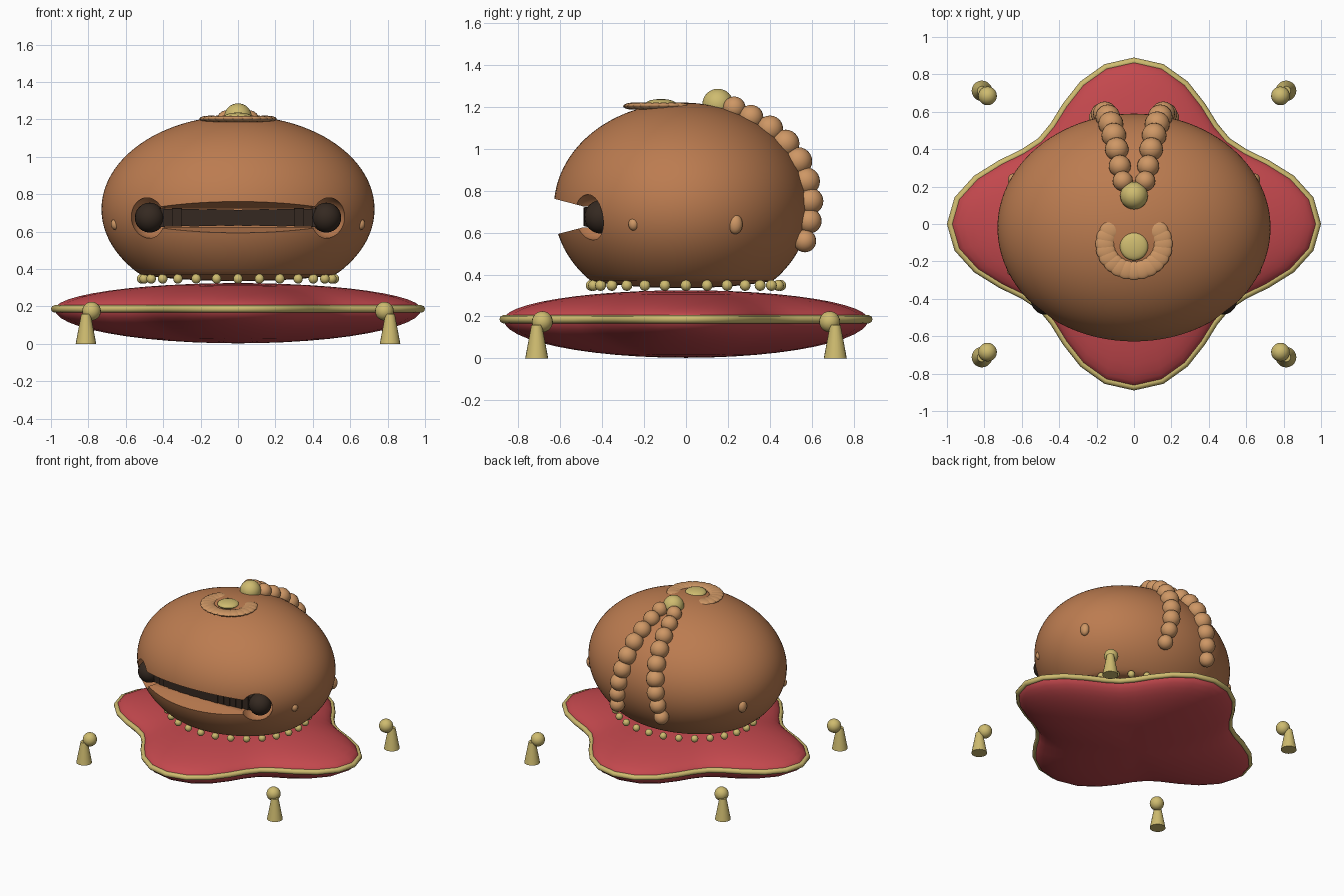
import bpy, bmesh, math
from mathutils import Matrix, Vector

if "Cube" in bpy.data.objects:
    bpy.data.objects.remove(bpy.data.objects["Cube"])


def material(name, rgb):
    m = bpy.data.materials.new(name)
    m.diffuse_color = (*rgb, 1)
    m.use_nodes = True
    m.node_tree.nodes["Principled BSDF"].inputs["Base Color"].default_value = m.diffuse_color
    return m


WOOD = material("brown wood", (0.50, 0.20, 0.08))
TAN = material("light wood", (0.62, 0.31, 0.13))
GOLD = material("gold", (0.62, 0.50, 0.16))
RED = material("red cloth", (0.55, 0.065, 0.075))
DARK = material("dark interior", (0.035, 0.022, 0.015))


def finish(bm, name, mat, smooth=True):
    bmesh.ops.recalc_face_normals(bm, faces=bm.faces)
    me = bpy.data.meshes.new(name)
    bm.to_mesh(me)
    bm.free()
    ob = bpy.data.objects.new(name, me)
    bpy.context.collection.objects.link(ob)
    me.materials.append(mat)
    if smooth:
        activate(ob)
        bpy.ops.object.shade_smooth_by_angle(angle=math.radians(40))
    return ob


def activate(ob):
    bpy.ops.object.select_all(action='DESELECT')
    ob.select_set(True)
    bpy.context.view_layer.objects.active = ob


def ball(bm, pos, size, u=20, v=12):
    mat = Matrix.Translation(pos) @ Matrix.Diagonal((*size, 1))
    bmesh.ops.create_uvsphere(bm, u_segments=u, v_segments=v, radius=1, matrix=mat)


def balls(name, mat, items, u=20, v=12):
    bm = bmesh.new()
    for pos, size in items:
        ball(bm, pos, size if isinstance(size, tuple) else (size,) * 3, u, v)
    return finish(bm, name, mat)


# cushion: four-lobed outline with a lens-shaped section
N = 40
def outline(i):
    a = 2 * math.pi * i / N
    r = 0.86 + 0.14 * math.cos(4 * a)
    return 0.98 * r * math.cos(a), 0.87 * r * math.sin(a)


bm = bmesh.new()
STEPS = 12
rings = []
for k in range(1, 2 * STEPS):
    p = math.pi * k / (2 * STEPS)
    h = math.cos(p)
    z = 0.185 + h * (0.14 if h > 0 else 0.182)
    s = math.sin(p)
    rings.append([bm.verts.new((outline(i)[0] * s, outline(i)[1] * s, z)) for i in range(N)])
for a, b in zip(rings, rings[1:]):
    for i in range(N):
        bm.faces.new((a[i], b[i], b[(i + 1) % N], a[(i + 1) % N]))
for ring, z in ((rings[0], 0.325), (rings[-1], 0.003)):
    c = bm.verts.new((0, 0, z))
    for i in range(N):
        bm.faces.new((c, ring[i], ring[(i + 1) % N]))
finish(bm, "cushion", RED)

# cushion piping
cu = bpy.data.curves.new("cushion_piping", 'CURVE')
cu.dimensions = '3D'
sp = cu.splines.new('POLY')
sp.points.add(N - 1)
for i in range(N):
    sp.points[i].co = (*outline(i), 0.187, 1)
sp.use_cyclic_u = True
cu.bevel_depth = 0.02
cu.bevel_resolution = 2
cu.materials.append(GOLD)
piping = bpy.data.objects.new("cushion_piping", cu)
bpy.context.collection.objects.link(piping)
activate(piping)
bpy.ops.object.convert(target='MESH')

# corner tassels: a knot over a skirt
for sx, side in ((-1, "left"), (1, "right")):
    for sy, end in ((-1, "front"), (1, "back")):
        bm = bmesh.new()
        bmesh.ops.create_cone(bm, cap_ends=True, segments=20, radius1=0.055, radius2=0.025,
                              depth=0.16, matrix=Matrix.Translation((sx * 0.813, sy * 0.712, 0.08)))
        ball(bm, (sx * 0.783, sy * 0.685, 0.175), (0.05,) * 3)
        finish(bm, f"tassel_{end}_{side}", GOLD)

# hollow wooden body: ellipsoid with a flattened base
CY, CZ, RX, RY, RZ = -0.02, 0.72, 0.73, 0.61, 0.50
bm = bmesh.new()
ball(bm, (0, CY, CZ), (RX, RY, RZ), 96, 64)
for v in bm.verts:
    if v.co.z < 0.37:
        v.co.z = 0.37 - (0.37 - v.co.z) * 0.23
body = finish(bm, "body", WOOD)

# mouth slot: wedge cutter with a round hole at each end
MZ = 0.675
bm = bmesh.new()
profile = [(-0.70, 0.105), (-0.49, 0.05), (-0.36, 0.05)]
loop = [(y, MZ + h) for y, h in profile] + [(y, MZ - h) for y, h in reversed(profile)]
face = bm.faces.new([bm.verts.new((-0.47, y, z)) for y, z in loop])
ext = bmesh.ops.extrude_face_region(bm, geom=[face])
bmesh.ops.translate(bm, vec=(0.94, 0, 0),
                    verts=[g for g in ext["geom"] if isinstance(g, bmesh.types.BMVert)])
cutters = [finish(bm, "slot_cutter", WOOD, False)]
for s in (-1, 1):
    cutters.append(balls("slot_end_cutter", WOOD, [((s * 0.472, -0.44, MZ), (0.105, 0.13, 0.11))], 32, 20))
activate(body)
for c in cutters:
    c.hide_render = True
    mod = body.modifiers.new("slot", 'BOOLEAN')
    mod.operation = 'DIFFERENCE'
    mod.solver = 'EXACT'
    mod.object = c
    bpy.ops.object.modifier_apply(modifier=mod.name)
for c in cutters:
    bpy.data.objects.remove(c)
activate(body)
bpy.ops.object.shade_smooth_by_angle(angle=math.radians(35))

# dark bar of blocks inside the mouth, with round ends
bm = bmesh.new()
for i in range(19):
    x = -0.42 + 0.84 * i / 18
    y = -0.45 + 0.05 * (x / 0.42) ** 2
    h = 0.088 + 0.012 * abs(x) / 0.42 - 0.004 * (i % 2)
    bmesh.ops.create_cube(bm, size=1, matrix=Matrix.Translation((x, y, MZ))
                          @ Matrix.Diagonal((0.052, 0.08, h, 1)))
finish(bm, "mouth_bar", DARK, False)
balls("mouth_ends", DARK, [((s * 0.472, -0.405, MZ), 0.08) for s in (-1, 1)])

# ring of gold beads under the body
balls("base_beads", GOLD, [((0.515 * math.cos(a), 0.452 * math.sin(a), 0.348), 0.026)
                           for a in (2 * math.pi * i / 28 for i in range(28))], 14, 10)

# two chains of carved beads down the back
path = [(0.23, 1.195), (0.31, 1.15), (0.40, 1.095), (0.475, 1.025), (0.535, 0.94),
        (0.573, 0.845), (0.592, 0.75), (0.588, 0.655), (0.567, 0.56)]
for s, side in ((-1, "left"), (1, "right")):
    items = [((s * (0.06 + 0.016 * i), y, z), 0.054 + 0.013 * math.sin(math.pi * i / 8))
             for i, (y, z) in enumerate(path)]
    balls(f"back_beads_{side}", TAN, items)

# gold knob, crown button and open scroll ring on top
balls("top_knob", GOLD, [((0, 0.152, 1.212), 0.074)], 28, 16)
balls("crown_button", GOLD, [((0, -0.12, 1.213), (0.075, 0.075, 0.024))], 28, 12)
items = []
for i in range(17):
    a = math.radians(-212 + 244 * i / 16)
    items.append(((0.155 * math.cos(a), -0.11 + 0.14 * math.sin(a), 1.203), (0.052, 0.05, 0.017)))
balls("crown_scroll", TAN, items)

# small side studs
balls("side_studs", TAN, [p for s in (-1, 1) for p in (
    ((s * 0.645, 0.235, 0.64), (0.03, 0.035, 0.047)),
    ((s * 0.655, -0.25, 0.64), (0.025, 0.025, 0.03)))])
